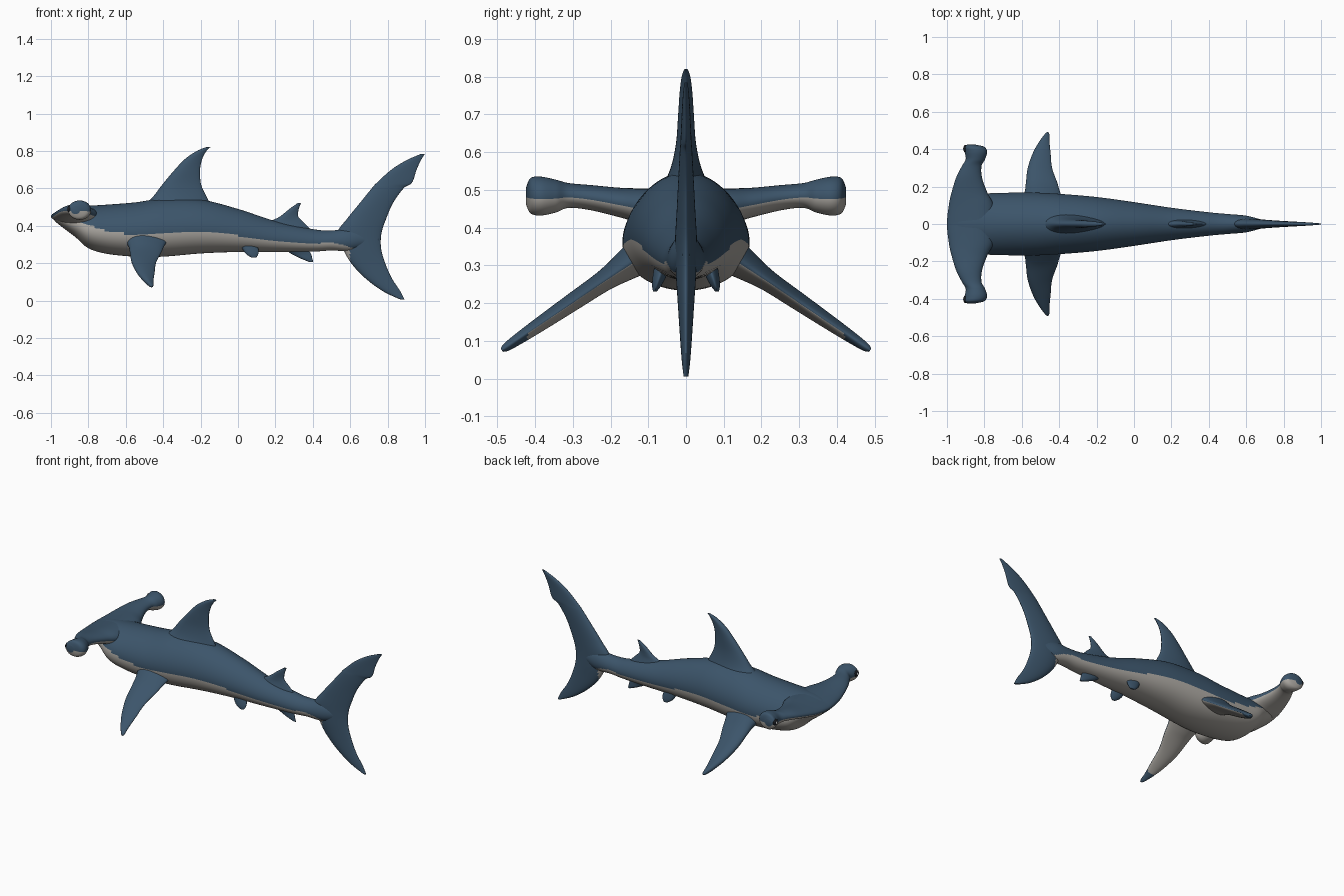
import bpy, bmesh, math
from mathutils import Vector

cube = bpy.data.objects.get("Cube")
if cube:
    bpy.data.objects.remove(cube)


def material(name, rgb):
    m = bpy.data.materials.new(name)
    m.use_nodes = True
    m.diffuse_color = (*rgb, 1)
    bsdf = next(n for n in m.node_tree.nodes if n.type == 'BSDF_PRINCIPLED')
    bsdf.inputs["Base Color"].default_value = (*rgb, 1)
    bsdf.inputs["Roughness"].default_value = 0.7
    return m


blue = material("slate blue skin", (.045, .09, .145))
grey = material("pale grey belly", (.40, .38, .35))
black = material("eye black", (.01, .012, .016))
white = material("eye white", (.7, .7, .7))


def smooth_rows(rows, steps):
    """Catmull-Rom interpolation through the rows of a table."""
    out = []
    last = len(rows) - 1
    for i in range(last):
        p0, p1, p2, p3 = (rows[min(max(k, 0), last)] for k in range(i - 1, i + 3))
        for j in range(steps):
            t = j / steps
            out.append([b + t * ((c - a) + t * ((2*a - 5*b + 4*c - d) + t * (3*b - a - 3*c + d))) / 2
                        for a, b, c, d in zip(p0, p1, p2, p3)])
    out.append(list(rows[last]))
    return out


def loft(name, rows, place, is_grey=None, steps=8, sides=40):
    """Skin rings placed at each row; is_grey(row, centre, sine) picks the colour."""
    rows = smooth_rows(rows, steps)
    bm = bmesh.new()
    angles = [2 * math.pi * k / sides for k in range(sides)]
    rings = [[bm.verts.new(place(r, math.cos(a), math.sin(a))) for a in angles] for r in rows]
    for i, (low, high) in enumerate(zip(rings, rings[1:])):
        for k in range(sides):
            n = (k + 1) % sides
            f = bm.faces.new((low[k], low[n], high[n], high[k]))
            half_way = math.sin(2 * math.pi * (k + .5) / sides)
            if is_grey and is_grey(rows[i], f.calc_center_median(), half_way):
                f.material_index = 1
    bm.faces.new(rings[0])
    bm.faces.new(rings[-1])
    bmesh.ops.recalc_face_normals(bm, faces=bm.faces[:])
    mesh = bpy.data.meshes.new(name)
    bm.to_mesh(mesh)
    bm.free()
    mesh.materials.append(blue)
    mesh.materials.append(grey)
    obj = bpy.data.objects.new(name, mesh)
    bpy.context.collection.objects.link(obj)
    for p in mesh.polygons:
        p.use_smooth = True
    return obj


def mirror(obj):
    """Mirror across the long axis of the body."""
    m = obj.modifiers.new("mirror", 'MIRROR')
    m.use_axis = (False, True, False)
    m.use_mirror_merge = False


# Body: x, top, bottom, half width, height of the belly colour line
body = [
    (-.98, .47, .425, .07, .44),
    (-.93, .49, .385, .11, .44),
    (-.87, .503, .34, .135, .43),
    (-.8, .507, .28, .16, .405),
    (-.7, .513, .25, .165, .37),
    (-.55, .525, .235, .167, .355),
    (-.4, .545, .235, .16, .365),
    (-.2, .54, .252, .143, .37),
    (0, .49, .26, .116, .345),
    (.2, .425, .26, .086, .315),
    (.4, .382, .262, .062, .305),
    (.5, .375, .268, .053, .31),
    (.6, .385, .265, .044, .285),
    (.68, .37, .29, .024, .25),
    (.75, .35, .31, .01, .25)]
loft("body", body,
     lambda r, c, s: (r[0], r[3] * c * (1 - .13 * s), (r[1] + r[2]) / 2 + (r[1] - r[2]) / 2 * s),
     lambda r, p, s: p.z < r[4], sides=64)

# Hammer head: y, front, back, top, bottom
half_head = [
    (0, -1, -.74, .505, .395),
    (.1, -.99, -.75, .505, .405),
    (.17, -.975, -.785, .506, .425),
    (.25, -.95, -.813, .513, .445),
    (.31, -.92, -.815, .518, .452),
    (.345, -.9, -.797, .527, .44),
    (.385, -.905, -.785, .535, .432),
    (.412, -.908, -.8, .531, .438),
    (.424, -.893, -.845, .505, .462)]
head = [(-r[0], *r[1:]) for r in reversed(half_head[1:])] + half_head


def head_point(r, c, s):
    y, front, back, top, bottom = r
    # thin leading edge, thicker behind, fading to round at the eye lobes
    taper = .3 * max(0, 1 - abs(y) / .34)
    return ((front + back) / 2 + (back - front) / 2 * c, y,
            (top + bottom) / 2 + (top - bottom) / 2 * s * (1 + taper * (c - .2)))


loft("hammer_head", head, head_point, lambda r, p, s: s < -.1)


# Fins: span position, leading edge, trailing edge, half thickness
def upright(r, c, s):
    return ((r[1] + r[2]) / 2 - (r[2] - r[1]) / 2 * c, r[3] * s * (1 + .3 * c), r[0])


loft("dorsal_fin", [
    (.48, -.54, -.13, .075),
    (.55, -.46, -.165, .042),
    (.62, -.405, -.197, .026),
    (.7, -.338, -.203, .02),
    (.76, -.28, -.19, .016),
    (.8, -.22, -.168, .011),
    (.82, -.172, -.148, .004)], upright)

loft("rear_dorsal_fin", [
    (.37, .12, .4, .035),
    (.42, .17, .35, .018),
    (.45, .225, .322, .013),
    (.49, .275, .325, .01),
    (.522, .32, .337, .004)], upright)

loft("anal_fin", [
    (.28, .24, .37, .025),
    (.25, .285, .39, .014),
    (.225, .335, .397, .01),
    (.205, .385, .403, .004)], upright)

loft("tail_fin", [
    (.005, .87, .89, .006),
    (.05, .775, .868, .011),
    (.12, .68, .822, .016),
    (.2, .605, .787, .021),
    (.28, .56, .765, .026),
    (.36, .53, .767, .028),
    (.44, .585, .793, .024),
    (.52, .65, .828, .02),
    (.6, .715, .885, .016),
    (.63, .742, .93, .014),
    (.7, .82, .955, .011),
    (.75, .9, .978, .008),
    (.785, .98, 1, .004)], upright,
    lambda r, p, s: p.x < .6 and .19 < p.z < .29)


# Pectoral fins slope outward and down, pale underneath with dark tips
def pectoral_point(r, c, s):
    y, lead, trail, thick = r
    return ((lead + trail) / 2 - (trail - lead) / 2 * c,
            y + .57 * thick * s * (1 + .3 * c),
            .305 - .68 * (y - .15) + .82 * thick * s * (1 + .3 * c))


mirror(loft("pectoral_fins", [
    (.11, -.61, -.37, .05),
    (.17, -.585, -.395, .036),
    (.22, -.578, -.41, .027),
    (.3, -.568, -.438, .023),
    (.38, -.54, -.446, .019),
    (.44, -.506, -.452, .015),
    (.475, -.48, -.452, .011),
    (.488, -.468, -.455, .005)], pectoral_point,
    lambda r, p, s: s < -.1 and abs(p.y) < .42))

# Pelvic fins
mirror(loft("pelvic_fins", [
    (.305, .01, .1, .022),
    (.27, .027, .11, .017),
    (.247, .045, .108, .012),
    (.231, .07, .098, .005)],
    lambda r, c, s: Vector(upright(r, c, s)) + Vector((0, .06 + (.305 - r[0]) * .3, 0))))


# Eyes on the front of the head lobes
for name, colour, radius, x in (("eyes", black, .02, -.902), ("eye_highlights", white, .009, -.909)):
    bm = bmesh.new()
    bmesh.ops.create_uvsphere(bm, u_segments=20, v_segments=12, radius=radius)
    bmesh.ops.scale(bm, vec=(.5, 1, 1), verts=bm.verts[:])
    bmesh.ops.translate(bm, vec=(x, .402, .488), verts=bm.verts[:])
    mesh = bpy.data.meshes.new(name)
    bm.to_mesh(mesh)
    bm.free()
    mesh.materials.append(colour)
    for p in mesh.polygons:
        p.use_smooth = True
    eye = bpy.data.objects.new(name, mesh)
    bpy.context.collection.objects.link(eye)
    mirror(eye)
